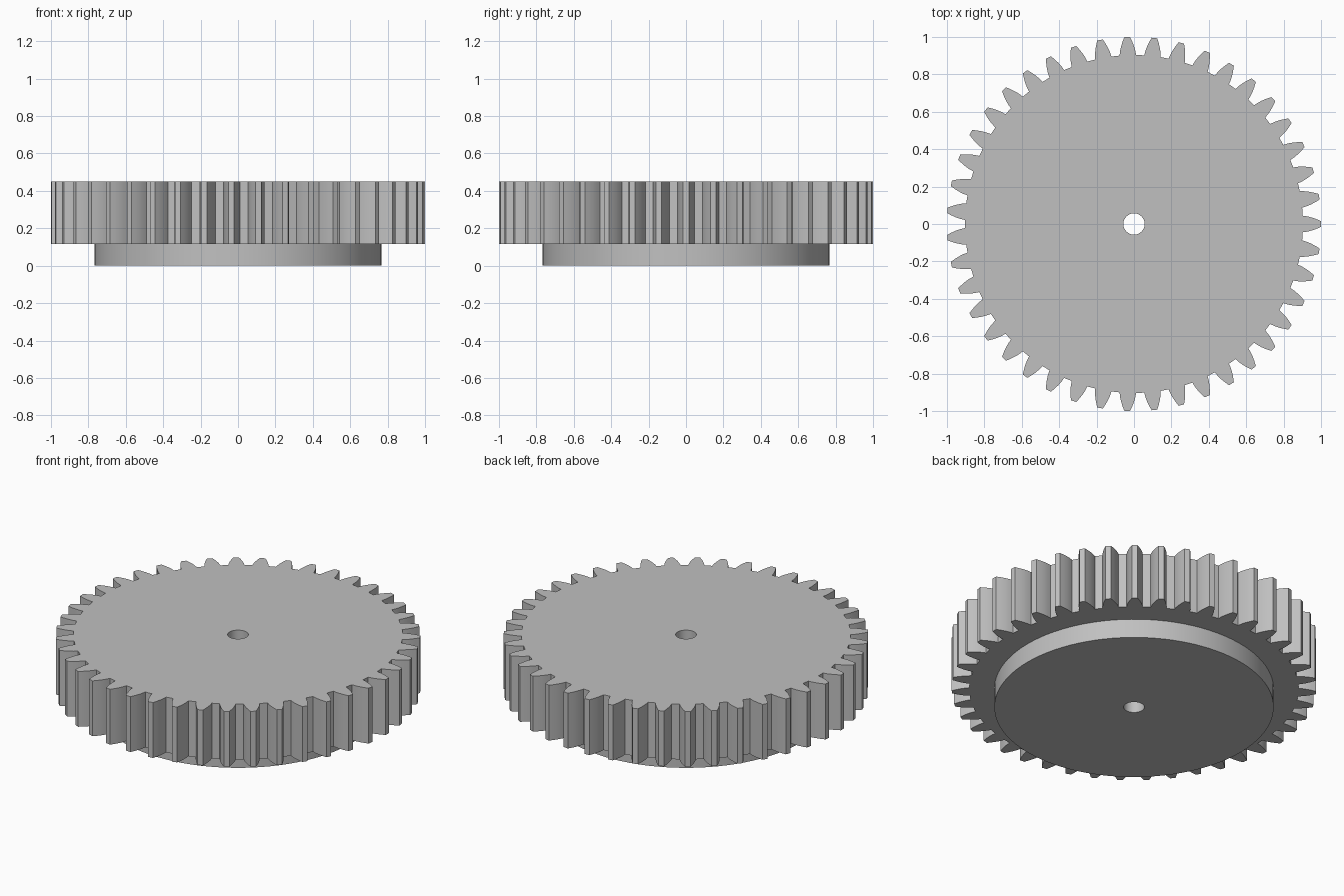
import bpy
import bmesh
from math import acos, cos, pi, radians, sin, tan

cube = bpy.data.objects.get("Cube")
if cube:
    bpy.data.objects.remove(cube, do_unlink=True)

# Gear proportions
TEETH = 43
TIP_R, ROOT_R, BASE_R = 1.0, 0.903, 0.898
HUB_R, BORE_R = 0.766, 0.057
HUB_TOP, GEAR_TOP = 0.115, 0.45
FLANK_STEPS = 5


def involute(a):
    return tan(a) - a


def half_angle(r):
    """Half the angular width of a tooth at radius r."""
    return pi / (2 * TEETH) + involute(radians(20)) - involute(acos(BASE_R / r)) - 0.002


def circle(r, count):
    return [(r * cos(2 * pi * i / count), r * sin(2 * pi * i / count)) for i in range(count)]


def gear_outline():
    radii = [ROOT_R + (TIP_R - ROOT_R) * i / (FLANK_STEPS - 1) for i in range(FLANK_STEPS)]
    flank = [(r, -half_angle(r)) for r in radii]
    flank += [(r, -a) for r, a in reversed(flank)]
    return [(r * cos(a + 2 * pi * t / TEETH), r * sin(a + 2 * pi * t / TEETH))
            for t in range(TEETH) for r, a in flank]


bm = bmesh.new()


def loop(points, z):
    verts = [bm.verts.new((x, y, z)) for x, y in points]
    edges = [bm.edges.new((v, verts[i - 1])) for i, v in enumerate(verts)]
    return verts, edges


def wall(low, high):
    a, b = low[0], high[0]
    for i in range(len(a)):
        bm.faces.new((a[i - 1], a[i], b[i], b[i - 1]))


def ring_face(outer, inner):
    bmesh.ops.triangle_fill(bm, edges=outer[1] + inner[1], use_beauty=True)


# Outlines at each level
teeth, hub, bore = gear_outline(), circle(HUB_R, 96), circle(BORE_R, 32)
teeth_low, teeth_high = loop(teeth, HUB_TOP), loop(teeth, GEAR_TOP)
hub_low, hub_high = loop(hub, 0), loop(hub, HUB_TOP)
bore_low, bore_high = loop(bore, 0), loop(bore, GEAR_TOP)

# Toothed rim, hub side and bore, closed by flat rings
wall(teeth_low, teeth_high)
wall(hub_low, hub_high)
wall(bore_low, bore_high)
ring_face(teeth_high, bore_high)
ring_face(teeth_low, hub_high)
ring_face(hub_low, bore_low)
bmesh.ops.recalc_face_normals(bm, faces=bm.faces[:])

mesh = bpy.data.meshes.new("spur_gear_with_hub")
bm.to_mesh(mesh)
bm.free()
gear = bpy.data.objects.new("spur_gear_with_hub", mesh)
bpy.context.collection.objects.link(gear)

# Plain grey material
grey = bpy.data.materials.new("light grey")
grey.use_nodes = True
colour = (0.53, 0.53, 0.53, 1)
grey.diffuse_color = colour
grey.node_tree.nodes["Principled BSDF"].inputs["Base Color"].default_value = colour
mesh.materials.append(grey)

bpy.ops.object.select_all(action="DESELECT")
gear.select_set(True)
bpy.context.view_layer.objects.active = gear
bpy.ops.object.shade_smooth_by_angle(angle=radians(20))
